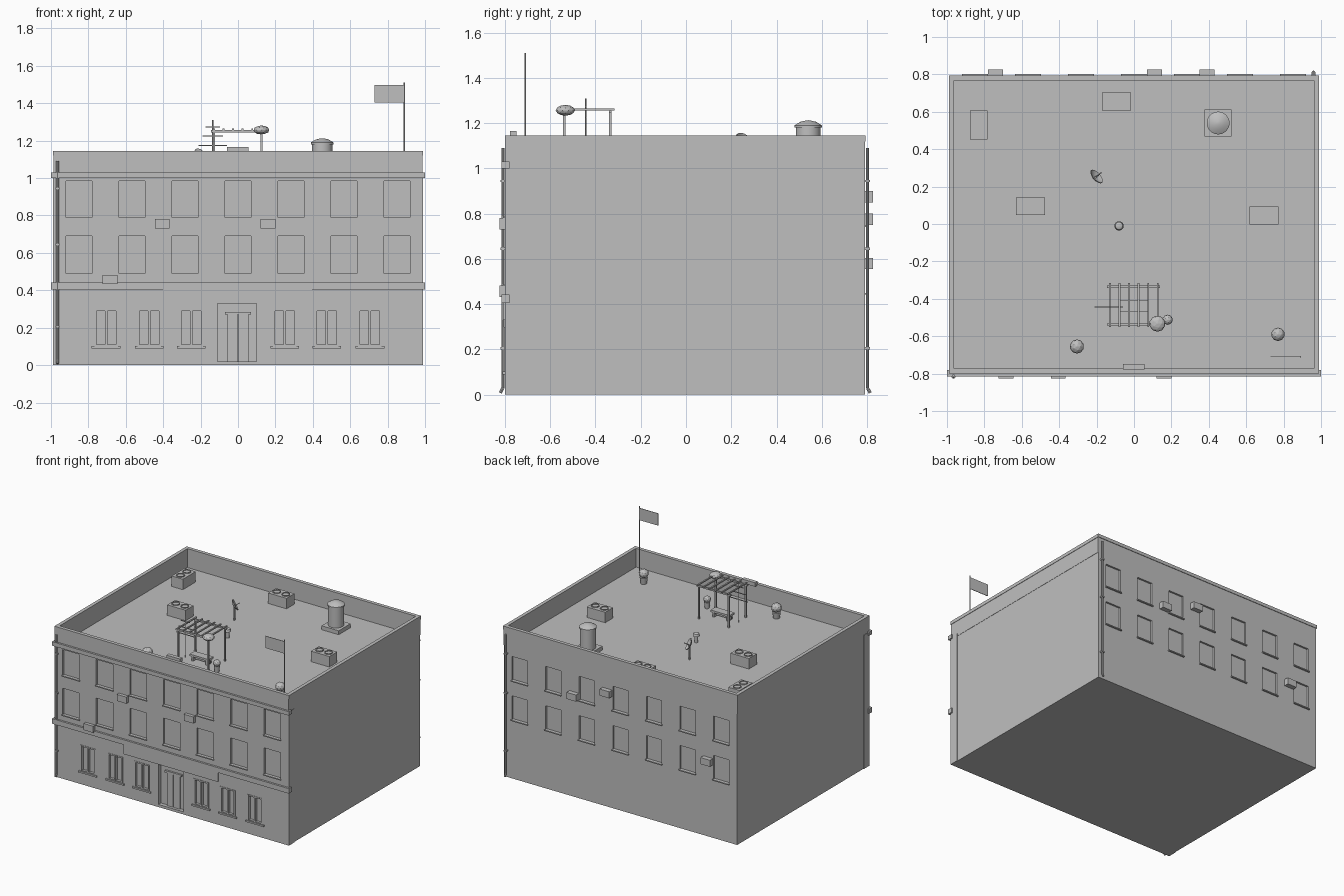
import bpy, bmesh, math
from mathutils import Matrix, Vector

old = bpy.data.objects.get("Cube")
if old:
    bpy.data.objects.remove(old, do_unlink=True)

grey = bpy.data.materials.new("plain grey")
grey.use_nodes = True
grey.diffuse_color = (0.52, 0.52, 0.52, 1)
grey.node_tree.nodes["Principled BSDF"].inputs["Base Color"].default_value = (0.52, 0.52, 0.52, 1)


def finish(name, bm, smooth=False):
    mesh = bpy.data.meshes.new(name)
    bm.to_mesh(mesh)
    bm.free()
    mesh.materials.append(grey)
    ob = bpy.data.objects.new(name, mesh)
    bpy.context.collection.objects.link(ob)
    if smooth:
        bpy.ops.object.select_all(action="DESELECT")
        ob.select_set(True)
        bpy.context.view_layer.objects.active = ob
        bpy.ops.object.shade_smooth_by_angle()
    return ob


def boxes(name, bounds):
    """One object of boxes, each given as x0, x1, y0, y1, z0, z1."""
    bm = bmesh.new()
    for x0, x1, y0, y1, z0, z1 in bounds:
        m = Matrix.Translation(((x0 + x1) / 2, (y0 + y1) / 2, (z0 + z1) / 2))
        bmesh.ops.create_cube(bm, size=1, matrix=m @ Matrix.Diagonal((x1 - x0, y1 - y0, z1 - z0, 1)))
    return finish(name, bm)


def around(x, y, z0, w, d, h):
    return (x - w / 2, x + w / 2, y - d / 2, y + d / 2, z0, z0 + h)


def lathe(name, x, y, profile, steps=20, tilt=None):
    """Spin (radius, height) points about z at (x, y)."""
    bm = bmesh.new()
    vs = [bm.verts.new((r, 0, z)) for r, z in profile]
    es = [bm.edges.new(p) for p in zip(vs, vs[1:])]
    bmesh.ops.spin(bm, geom=vs + es, axis=(0, 0, 1), cent=(0, 0, 0), steps=steps, angle=math.tau)
    bmesh.ops.remove_doubles(bm, verts=bm.verts[:], dist=0.0001)
    bmesh.ops.recalc_face_normals(bm, faces=bm.faces[:])
    bm.transform(Matrix.Translation((x, y, 0)) @ (tilt or Matrix()))
    return finish(name, bm, True)


def tube(name, points, radius):
    """Round pipe along a path."""
    bm = bmesh.new()
    for a, b in zip(points, points[1:]):
        a, b = Vector(a), Vector(b)
        m = Matrix.Translation((a + b) / 2) @ (b - a).to_track_quat("Z", "Y").to_matrix().to_4x4()
        bmesh.ops.create_cone(bm, cap_ends=True, segments=8, radius1=radius, radius2=radius,
                              depth=(b - a).length, matrix=m)
    return finish(name, bm, True)


ROOF, TOP = 1.0, 1.145
FRONT, BACK = -0.8, 0.79
columns = [-0.85 + i * 0.2833 for i in range(7)]
ground = [s * x for s in (-1, 1) for x in (0.25, 0.475, 0.705)]

# Main block with recessed window and door openings
body = boxes("building_body", [(-0.985, 0.985, FRONT, BACK, 0, ROOF)])
cuts, sills = [], []
for x in columns:
    for z0, z1 in ((0.79, 0.985), (0.49, 0.69)):
        cuts.append((x - 0.07, x + 0.07, FRONT - 0.1, FRONT + 0.016, z0, z1))
        sills.append((x - 0.075, x + 0.075, FRONT - 0.008, FRONT + 0.01, z0 - 0.008, z0))
    for z0, z1 in ((0.75, 0.93), (0.45, 0.63)):
        cuts.append((x - 0.065, x + 0.065, BACK - 0.014, BACK + 0.1, z0, z1))
        sills.append((x - 0.07, x + 0.07, BACK - 0.01, BACK + 0.012, z0 - 0.008, z0))
for x in ground:
    cuts.append((x - 0.0625, x + 0.0625, FRONT - 0.1, FRONT + 0.016, 0.1, 0.3))
    sills.append((x - 0.077, x + 0.077, FRONT - 0.01, FRONT + 0.01, 0.09, 0.102))
cuts.append((-0.11, 0.1, FRONT - 0.1, FRONT + 0.03, 0.02, 0.33))
cutter = boxes("opening_cutter", cuts)
mod = body.modifiers.new("openings", "BOOLEAN")
mod.operation, mod.object, mod.solver = "DIFFERENCE", cutter, "EXACT"
bpy.context.view_layer.objects.active = body
bpy.ops.object.modifier_apply(modifier=mod.name)
bpy.data.objects.remove(cutter, do_unlink=True)
boxes("window_sills", sills)

# Ground floor window frames and mullions
frames = []
for x in ground:
    for e in (-0.0575, 0, 0.0575):
        frames.append((x + e - 0.006, x + e + 0.006, FRONT - 0.004, FRONT + 0.017, 0.1, 0.3))
    for z in (0.1, 0.29):
        frames.append((x - 0.0625, x + 0.0625, FRONT - 0.003, FRONT + 0.017, z, z + 0.01))
boxes("ground_window_frames", frames)

# Entrance door and sign board
boxes("entrance_door", [(-0.055, -0.003, FRONT + 0.02, FRONT + 0.04, 0.02, 0.27),
                        (0.003, 0.055, FRONT + 0.02, FRONT + 0.04, 0.02, 0.27),
                        (-0.07, 0.07, FRONT + 0.016, FRONT + 0.04, 0.27, 0.285)])
boxes("entrance_sign_board", [(-0.4, 0.395, FRONT - 0.008, FRONT + 0.01, 0.33, 0.405)])

# Parapet walls, coping and front mouldings
def ring(out_x, y0, y1, t, z0, z1):
    return [(-out_x, out_x, y0, y0 + t, z0, z1), (-out_x, out_x, y1 - t, y1, z0, z1),
            (-out_x, -out_x + t, y0 + t, y1 - t, z0, z1), (out_x - t, out_x, y0 + t, y1 - t, z0, z1)]

boxes("parapet", ring(0.987, FRONT, BACK, 0.022, ROOF, 1.12))
boxes("parapet_coping", ring(0.99, FRONT, BACK + 0.004, 0.027, 1.12, TOP))
boxes("front_mouldings", [(-1, 1, -0.815, FRONT + 0.02, 1.0, 1.03),
                          (-1, 1, -0.815, FRONT + 0.02, 0.405, 0.443)])
boxes("corner_strips", [(s * 0.987 - 0.003, s * 0.987 + 0.003, FRONT, -0.73, 0, 1.02) for s in (-1, 1)])
boxes("parapet_box", [(-0.06, 0.055, -0.778, -0.748, TOP - 0.01, 1.165)])

# Wall mounted cooling units with front grilles
units = [around(x, FRONT - 0.012, z - 0.025, 0.08, 0.026, 0.05)
         for x, z in ((-0.405, 0.755), (0.16, 0.755), (-0.685, 0.458))]
units += [around(x, BACK + 0.018, z - 0.025, 0.08, 0.036, 0.05)
          for x, z in ((0.39, 0.775), (0.11, 0.875), (-0.74, 0.58))]
boxes("wall_cooling_units", units)

# Drainpipes with kicked out feet
for name, x, y, s in (("front_drainpipe", -0.965, FRONT - 0.009, -1), ("back_drainpipe", 0.96, BACK + 0.012, 1)):
    tube(name, [(x, y, 1.09), (x, y, 0.03), (x, y + s * 0.012, 0.008)], 0.007)
    boxes(name + "_brackets", [around(x, y, z, 0.022, 0.022, 0.01) for z in (0.2, 0.64, 0.94)])

# Rooftop cooling units, each with two fan rings
for i, (x, y, w, d) in enumerate(((-0.83, 0.53, 0.095, 0.155), (-0.093, 0.655, 0.155, 0.095),
                                  (-0.553, 0.095, 0.155, 0.095), (0.695, 0.045, 0.155, 0.095))):
    boxes(f"roof_cooling_unit_{i}", [around(x, y, ROOF, w, d, 0.08)])
    for s in (-1, 1):
        ox, oy = (s * 0.038, 0) if w > d else (0, s * 0.038)
        lathe(f"roof_unit_fan_{i}", x + ox, y + oy,
              [(0.03, 1.079), (0.03, 1.086), (0.024, 1.086), (0.024, 1.081), (0, 1.081)], 14)

# Water tank on its plinth
boxes("tank_plinth", [around(0.45, 0.54, ROOF, 0.145, 0.145, 0.03)])
lathe("water_tank", 0.45, 0.54, [(0, 1.03), (0.055, 1.03), (0.055, 1.18), (0.061, 1.18),
                                 (0.061, 1.19), (0.035, 1.206), (0.01, 1.212), (0, 1.213)], 24)

# Satellite dish
tilt = Matrix.Translation((0, 0, 1.115)) @ Vector((0.7, 0.6, 0.45)).to_track_quat("Z", "Y").to_matrix().to_4x4()
lathe("dish", -0.205, 0.25, [(0, -0.012), (0.025, -0.006), (0.045, 0.006), (0.043, 0.009),
                             (0.024, -0.002), (0, -0.008)], 18, tilt)
tube("dish_mast", [(-0.205, 0.25, ROOF), (-0.205, 0.25, 1.11)], 0.006)
tube("dish_arm", [(-0.205, 0.25, 1.11), (-0.175, 0.275, 1.13)], 0.003)

# Roof vent
lathe("roof_vent", -0.08, -0.01, [(0.012, ROOF), (0.012, 1.05), (0.025, 1.05), (0.02, 1.068), (0, 1.078)], 14)

# Pergola with slatted top, and bench beneath
rails = [(-0.145, 0.14, y - 0.006, y + 0.006, 1.244, 1.256) for y in (-0.335, -0.538)]
rails += [around(-0.128 + i * 0.051, -0.434, 1.256, 0.01, 0.235, 0.009) for i in range(6)]
rails += [around(x, y, ROOF, 0.012, 0.012, 0.245) for x in (-0.128, 0.125) for y in (-0.335, -0.538)]
boxes("pergola", rails)
boxes("bench", [around(0, -0.44, 1.035, 0.16, 0.06, 0.015), around(-0.06, -0.44, ROOF, 0.015, 0.05, 0.035),
                around(0.06, -0.44, ROOF, 0.015, 0.05, 0.035), around(0, -0.44, 1.01, 0.15, 0.01, 0.025)])

# Aerial
tube("aerial_mast", [(-0.135, -0.443, ROOF), (-0.135, -0.443, 1.31)], 0.003)
boxes("aerial_bars", [around(-0.135, -0.443, z, w, 0.005, 0.005)
                      for z, w in ((1.27, 0.075), (1.223, 0.11), (1.172, 0.15))])

# Bushes: clump over the pergola post and potted balls
def bush(name, x, y, z, r, h):
    bm = bmesh.new()
    m = Matrix.Translation((x, y, z)) @ Matrix.Diagonal((r, r, h, 1))
    bmesh.ops.create_icosphere(bm, subdivisions=2, radius=1, matrix=m)
    finish(name, bm)

bush("pergola_bush", 0.125, -0.533, 1.257, 0.043, 0.024)
for i, (x, y, r) in enumerate(((-0.305, -0.655, 0.038), (0.77, -0.59, 0.036), (0.18, -0.512, 0.027))):
    bush(f"potted_bush_{i}", x, y, 1.04 + r, r, r * 0.9)
    lathe(f"plant_pot_{i}", x, y, [(0, ROOF), (r * 0.6, ROOF), (r * 0.8, 1.048), (0, 1.048)], 12)

# Flag and pole
tube("flag_pole", [(0.89, -0.71, ROOF), (0.89, -0.71, 1.51)], 0.004)
boxes("flag", [(0.73, 0.89, -0.712, -0.708, 1.405, 1.497)])
